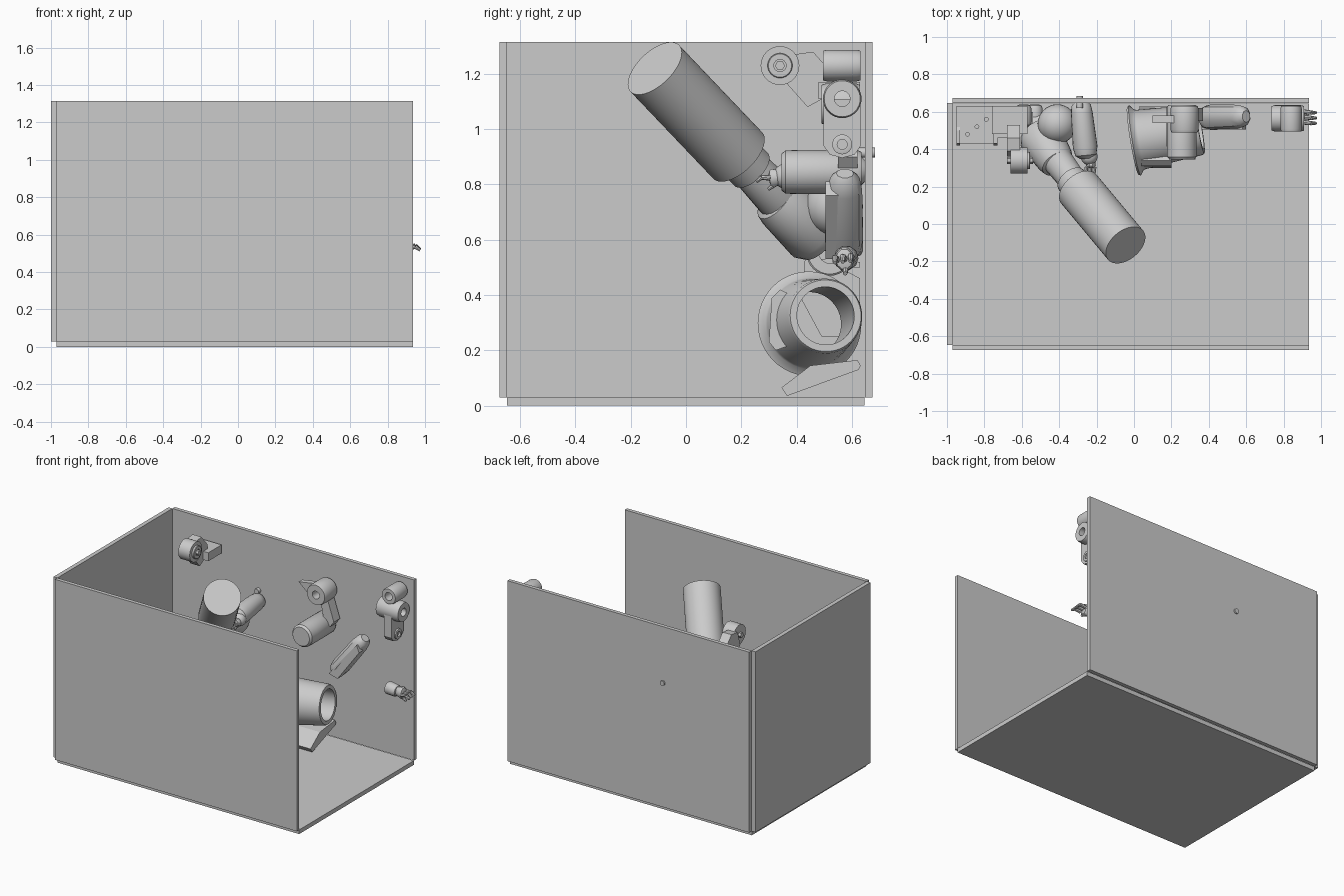
import bpy, bmesh, math
from mathutils import Vector

if "Cube" in bpy.data.objects:
    bpy.data.objects.remove(bpy.data.objects["Cube"])


def finish(name, bm, smooth=True):
    bmesh.ops.recalc_face_normals(bm, faces=bm.faces)
    me = bpy.data.meshes.new(name)
    bm.to_mesh(me)
    bm.free()
    ob = bpy.data.objects.new(name, me)
    bpy.context.collection.objects.link(ob)
    if smooth:
        bpy.ops.object.select_all(action='DESELECT')
        ob.select_set(True)
        bpy.context.view_layer.objects.active = ob
        bpy.ops.object.shade_smooth_by_angle(angle=math.radians(35))
    return ob


def box(name, lo, hi):
    bm = bmesh.new()
    bmesh.ops.create_cube(bm, size=1)
    for v in bm.verts:
        v.co = Vector([(l + h) / 2 + c * (h - l) for l, h, c in zip(lo, hi, v.co)])
    return finish(name, bm, False)


def lathe(name, p, q, prof, seg=32, ring=False, flat=1.0):
    """Revolve (radius, fraction) points round the line p-q; ring=True closes the profile."""
    p, d = Vector(p), Vector(q) - Vector(p)
    side = Vector((0, 1, 0)) if abs(d.normalized().y) < 0.9 else Vector((1, 0, 0))
    a = (side - side.project(d)).normalized()
    b = d.cross(a).normalized()
    bm = bmesh.new()
    rows = [[bm.verts.new(p + d * t + a * (r * flat * math.cos(k * math.tau / seg))
                          + b * (r * math.sin(k * math.tau / seg))) for k in range(seg)]
            for r, t in prof]
    pairs = list(zip(rows, rows[1:])) + ([(rows[-1], rows[0])] if ring else [])
    for r0, r1 in pairs:
        for k in range(seg):
            j = (k + 1) % seg
            bm.faces.new((r0[k], r0[j], r1[j], r1[k]))
    if not ring:
        bm.faces.new(rows[0][::-1])
        bm.faces.new(rows[-1])
    return finish(name, bm)


def rod(name, p, q, r0, r1=None, seg=32):
    return lathe(name, p, q, [(r0, 0), (r0 if r1 is None else r1, 1)], seg)


def collar(name, p, q, ro, ri):
    return lathe(name, p, q, [(ri, 0), (ro * .93, 0), (ro, .1), (ro, .9), (ro * .93, 1), (ri, 1)], 32, True)


def limb(name, p, q, r0, r1, seg=20, flat=1.0):
    return lathe(name, p, q, [(r0 * .55, 0), (r0 * .9, .07), (r0, .2), (r1, .8),
                              (r1 * .85, .94), (r1 * .5, 1)], seg, False, flat)


def ball(name, c, r):
    bm = bmesh.new()
    bmesh.ops.create_uvsphere(bm, u_segments=32, v_segments=16, radius=r)
    bmesh.ops.translate(bm, verts=bm.verts, vec=c)
    return finish(name, bm)


def prism(name, pts, axis, lo, hi):
    """Extrude a 2D outline along the given axis (0 = x, 1 = y, 2 = z)."""
    bm = bmesh.new()
    rows = []
    for h in (lo, hi):
        row = []
        for u, v in pts:
            co = [u, v]
            co.insert(axis, h)
            row.append(bm.verts.new(co))
        rows.append(row)
    n = len(pts)
    bm.faces.new(rows[0])
    bm.faces.new(rows[1])
    for k in range(n):
        bm.faces.new((rows[0][k], rows[0][(k + 1) % n], rows[1][(k + 1) % n], rows[1][k]))
    return finish(name, bm, False)


def hand(name, c, d, across, s=1.0):
    """Palm with three two-joint fingers and a thumb."""
    c, d, a = Vector(c), Vector(d).normalized(), Vector(across).normalized()
    n = d.cross(a)
    limb(name + "_palm", c - d * .05 * s, c + d * .03 * s, .03 * s, .042 * s, 10, .8)
    for i in (-1, 0, 1):
        k = c + d * .025 * s + a * .027 * i * s
        m = k + d * .04 * s + n * .008 * s
        rod(f"{name}_finger_base", k, m, .012 * s, .011 * s, 8)
        rod(f"{name}_finger_tip", m, m + d * .025 * s - n * .018 * s, .011 * s, .007 * s, 8)
    rod(name + "_thumb", c - n * .025 * s, c - n * .05 * s + d * .04 * s, .013 * s, .008 * s, 8)


# open display box
box("floor", (-.97, -.647, 0), (.935, .645, .03))
box("left_wall", (-1, -.647, .03), (-.97, .647, 1.315))
box("front_wall", (-.97, -.674, .03), (.935, -.647, 1.315))
box("back_wall", (-.97, .647, .03), (.935, .674, 1.315))

# large barrel on a tapered forearm
rod("barrel", (-.045, -.113, 1.22), (-.295, .187, .905), .122, seg=48)
rod("barrel_neck", (-.29, .18, .91), (-.335, .235, .855), .085)
limb("barrel_forearm", (-.31, .21, .88), (-.47, .42, .66), .075, .085)
limb("chest_shell", (-.40, .31, .76), (-.52, .50, .60), .10, .12)
ball("body_dome", (-.41, .535, .72), .105)
for x, z in ((-.59, .66), (-.53, .58)):
    limb("side_joint", (x, .52, z), (x, .64, z), .042, .042)
box("side_plate", (-.75, .46, .50), (-.66, .60, .53))
prism("side_rib", [(-.68, .56), (-.54, .62), (-.54, .67), (-.68, .62)], 1, .42, .60)
collar("waist_ring", (-.55, .52, .555), (-.50, .52, .555), .085, .04)

# second arm reaching forward from the back wall
limb("upper_arm", (-.285, .655, .85), (-.255, .35, .845), .058, .066)
ball("arm_elbow", (-.24, .36, .83), .045)
hand("arm_hand", (-.23, .325, .825), (-.1, -1, -.1), (1, 0, 0), .8)
rod("mounting_bolt", (-.29, .62, .915), (-.29, .684, .915), .018, seg=12)

# upper left hinge
rod("hinge_disc", (-.66, .34, 1.23), (-.57, .34, 1.23), .070)
collar("hinge_rim", (-.58, .34, 1.23), (-.555, .34, 1.23), .045, .022)
rod("hinge_pin", (-.68, .34, 1.23), (-.54, .34, 1.23), .018, seg=6)
prism("hinge_bracket", [(.36, 1.17), (.44, 1.08), (.53, 1.13), (.53, 1.20), (.46, 1.28), (.39, 1.27)],
      0, -.68, -.61)
box("hinge_mount", (-.76, .48, 1.11), (-.57, .63, 1.17))

# perforated lower left bracket
plate = prism("bracket_plate", [(.42, .38), (.49, .25), (.63, .25), (.63, .46), (.50, .53), (.43, .53)],
              0, -.95, -.93)
prism("bracket_far_side", [(.42, .38), (.49, .25), (.63, .25), (.63, .46), (.50, .53), (.43, .53)],
      0, -.75, -.73)
top = box("bracket_top", (-.95, .43, .50), (-.73, .63, .52))
for i in range(3):
    cut = rod("hole_cutter", (-.89 + i * .05, .48 + i * .04, .45), (-.89 + i * .05, .48 + i * .04, .57), .01, seg=12)
    cut.hide_render = True
    cut.hide_set(True)
    m = top.modifiers.new("hole", 'BOOLEAN')
    m.object = cut
    m.solver = 'EXACT'
    bpy.context.view_layer.objects.active = top
    bpy.ops.object.modifier_apply(modifier=m.name)
    bpy.data.objects.remove(cut)

# flanged hollow tube
lathe("flanged_tube", (-.005, .445, .295), (.355, .505, .325),
      [(.185, 0), (.19, .03), (.165, .08), (.16, .12), (.136, .97), (.13, 1), (.105, 1), (.115, .04), (.15, 0)],
      48, True)
prism("tube_side_rail", [(.30, .23), (.325, .20), (.38, .22), (.38, .40), (.34, .42), (.31, .39)], 0, .04, .20)

# wedge shaped foot plate
prism("foot_wedge", [(.345, .065), (.365, .035), (.625, .13), (.632, .145), (.62, .165), (.45, .145)],
      0, .03, .33)

# middle linkage: collar, fin and cylinder
collar("middle_collar", (.27, .49, 1.09), (.27, .63, 1.09), .075, .028)
prism("middle_fin", [(.10, 1.12), (.22, 1.14), (.22, 1.06), (.17, 1.06)], 1, .54, .58)
prism("middle_strut", [(.26, 1.05), (.32, 1.05), (.37, .90), (.34, .86), (.29, .90)], 1, .55, .62)
lathe("middle_cylinder", (.255, .345, .845), (.255, .635, .845),
      [(.066, 0), (.078, .05), (.080, .25), (.080, .95), (.072, 1)], 32)

# faceted shin
limb("shin_shell", (.37, .57, .54), (.60, .575, .84), .06, .055, 10, 1.15)
prism("shin_ridge", [(.36, .55), (.43, .53), (.60, .76), (.58, .81)], 1, .505, .56)

# right hand arm joint
collar("upper_barrel", (.84, .495, 1.23), (.84, .632, 1.23), .057, .028)
collar("cross_barrel", (.735, .565, 1.11), (.91, .565, 1.11), .070, .028)
prism("joint_plate", [(.498, 1.11), (.498, .94), (.52, .908), (.565, .896), (.61, .908), (.632, .94), (.632, 1.11)],
      0, .80, .86)
collar("plate_eye", (.86, .565, .945), (.872, .565, .945), .036, .018)

# right hand
hand("right_hand", (.88, .575, .53), (1, -.1, 0), (0, 1, .1), 1.05)
limb("right_wrist", (.77, .58, .535), (.86, .575, .53), .045, .042, 10)
